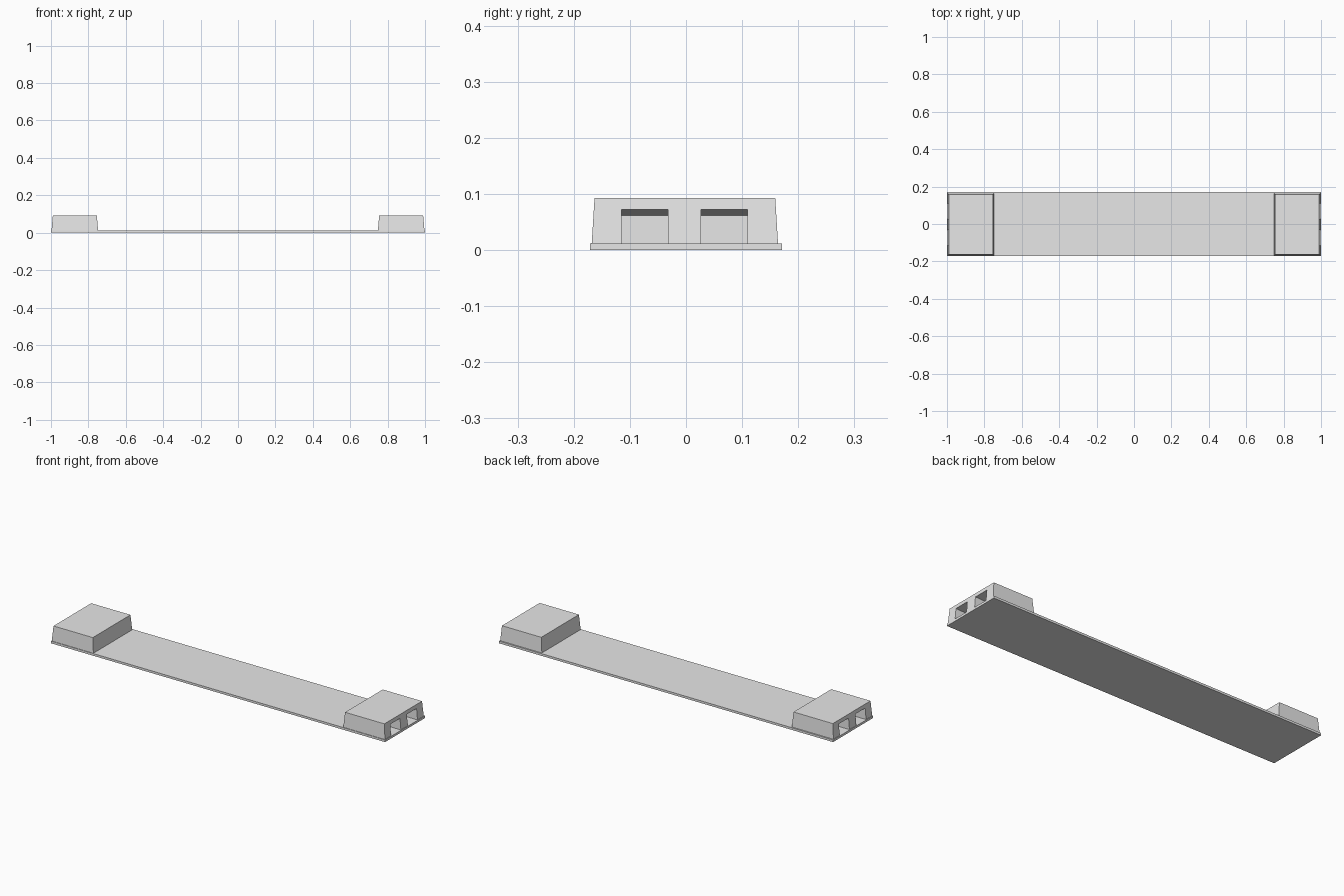
import bpy
import bmesh

cube = bpy.data.objects.get("Cube")
if cube:
    bpy.data.objects.remove(cube, do_unlink=True)

grey = bpy.data.materials.new("light_grey")
grey.use_nodes = True
grey.diffuse_color = (0.8, 0.8, 0.8, 1)
grey.node_tree.nodes["Principled BSDF"].inputs["Base Color"].default_value = (0.8, 0.8, 0.8, 1)


def loft(name, lower, upper):
    """Six-sided solid between two rings of four corners."""
    bm = bmesh.new()
    a = [bm.verts.new(p) for p in lower]
    b = [bm.verts.new(p) for p in upper]
    bm.faces.new(a)
    bm.faces.new(b)
    for i in range(4):
        j = (i + 1) % 4
        bm.faces.new((a[i], a[j], b[j], b[i]))
    bmesh.ops.recalc_face_normals(bm, faces=bm.faces)
    mesh = bpy.data.meshes.new(name)
    bm.to_mesh(mesh)
    bm.free()
    mesh.materials.append(grey)
    ob = bpy.data.objects.new(name, mesh)
    bpy.context.collection.objects.link(ob)
    return ob


def rect(x0, x1, y0, y1, z):
    return [(x0, y0, z), (x1, y0, z), (x1, y1, z), (x0, y1, z)]


def opening(x, y0, y1, z0, z1):
    return [(x, y0, z0), (x, y1, z0), (x, y1, z1), (x, y0, z1)]


PLATE = 0.012
TOP = 0.093

# Long thin base plate
loft("base_plate", rect(-1, 1, -0.171, 0.171, 0), rect(-1, 1, -0.171, 0.171, PLATE))

# Tapered end blocks, each with two pockets whose ceilings slope down inward
for side, s in (("left", 1), ("right", -1)):
    block = loft(side + "_end_block",
                 rect(s * 0.748, s * 0.997, -0.168, 0.164, PLATE),
                 rect(s * 0.755, s * 0.99, -0.163, 0.159, TOP))
    for y0, y1 in ((-0.115, -0.032), (0.027, 0.11)):
        cutter = loft("pocket_cutter",
                      opening(s * 0.78, y0, y1, 0, 0.062),
                      opening(s * 1.01, y0, y1, 0, 0.0735))
        cutter.hide_render = True
        mod = block.modifiers.new("pocket", "BOOLEAN")
        mod.operation = "DIFFERENCE"
        mod.solver = "EXACT"
        mod.object = cutter
        bpy.context.view_layer.objects.active = block
        bpy.ops.object.modifier_apply(modifier=mod.name)
        bpy.data.objects.remove(cutter, do_unlink=True)
